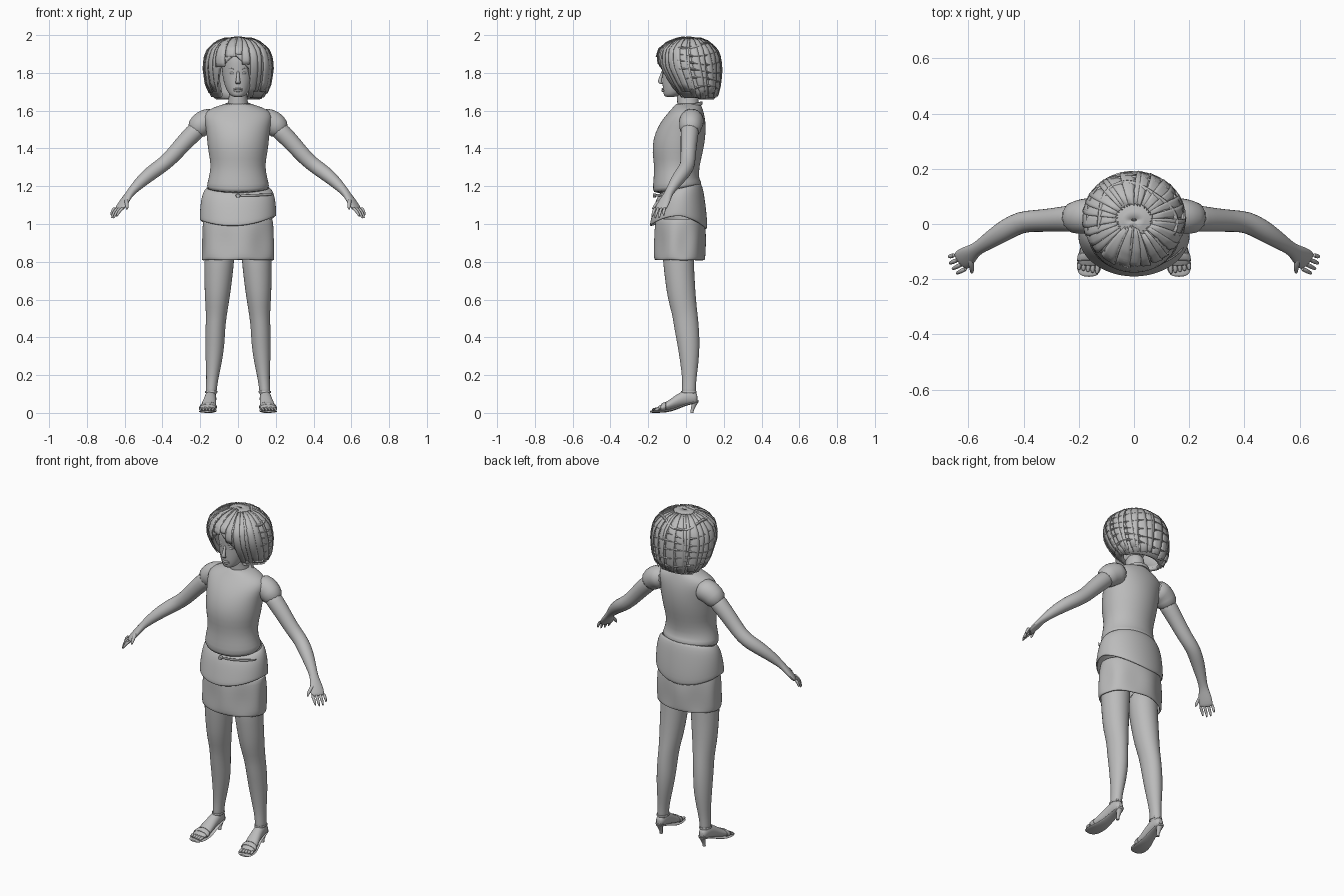
import bpy, bmesh, math, random
from mathutils import Vector as V

random.seed(4)
grey = bpy.data.materials.new("plain_grey")
grey.diffuse_color = (0.5, 0.5, 0.5, 1)
TAU = 2 * math.pi


def loft(name, rings, caps=True, closed=True, mirror=False, sub=1, thick=0, angle=50):
    """Skin a list of point rings into one smooth part."""
    bm = bmesh.new()
    vs = [[bm.verts.new(p) for p in r] for r in rings]
    n = len(vs[0])
    for a, b in zip(vs, vs[1:]):
        for i in range(n if closed else n - 1):
            j = (i + 1) % n
            bm.faces.new((a[i], a[j], b[j], b[i]))
    if caps:
        bm.faces.new(vs[0])
        bm.faces.new(vs[-1])
    bmesh.ops.recalc_face_normals(bm, faces=bm.faces)
    me = bpy.data.meshes.new(name)
    bm.to_mesh(me)
    bm.free()
    me.materials.append(grey)
    ob = bpy.data.objects.new(name, me)
    bpy.context.collection.objects.link(ob)
    if mirror:
        ob.modifiers.new("mirror", 'MIRROR').use_mirror_merge = False
    if thick:
        s = ob.modifiers.new("thickness", 'SOLIDIFY')
        s.thickness, s.offset = thick, -1
    if sub:
        m = ob.modifiers.new("smooth", 'SUBSURF')
        m.levels = m.render_levels = sub
    bpy.ops.object.select_all(action='DESELECT')
    ob.select_set(True)
    bpy.context.view_layer.objects.active = ob
    bpy.ops.object.shade_smooth_by_angle(angle=math.radians(angle))
    return ob


def ring(c, a, b, u, v, n=14):
    return [V(c) + u * a * math.cos(TAU * i / n) + v * b * math.sin(TAU * i / n) for i in range(n)]


def body(name, rows, n=28, wave=None, **kw):
    """Stacked level ovals: z, half width, front y, back y."""
    rings = []
    for k, (z, w, f, b) in enumerate(rows):
        r = ring((0, (f + b) / 2, z), w, (b - f) / 2, V((1, 0, 0)), V((0, 1, 0)), n)
        if wave:
            r = [wave(p, TAU * i / n, k / (len(rows) - 1)) for i, p in enumerate(r)]
        rings.append(r)
    return loft(name, rings, **kw)


def tube(name, rows, n=12, u=None, v=None, **kw):
    """Ovals along a path: x, y, z, radius 1, radius 2; square to the path unless u, v are given."""
    pts = [V(r[:3]) for r in rows]
    rings = []
    for i, r in enumerate(rows):
        t = (pts[min(i + 1, len(pts) - 1)] - pts[max(i - 1, 0)]).normalized()
        side = u or t.cross(V((0, 0.01, 1))).normalized()
        rings.append(ring(pts[i], r[3], r[4], side, v or t.cross(side), n))
    return loft(name, rings, **kw)


X, Y, Z = V((1, 0, 0)), V((0, 1, 0)), V((0, 0, 1))

# Shirt: hem rises toward the back
def shirt_wave(p, a, k):
    if k < 0.2:
        p.z += 0.02 * math.sin(a)
    return p

body("shirt", [(1.175, .162, -.168, .085), (1.20, .168, -.178, .085), (1.24, .156, -.172, .066),
               (1.31, .142, -.168, .072), (1.38, .158, -.180, .09), (1.45, .165, -.175, .103),
               (1.52, .172, -.148, .106), (1.57, .185, -.112, .10), (1.605, .165, -.08, .09),
               (1.63, .09, -.058, .08), (1.64, .06, -.05, .075)], wave=shirt_wave)
tube("sleeve", [(.11, .03, 1.555, .07, .065), (.17, .03, 1.545, .068, .07), (.20, .025, 1.525, .064, .068),
                (.236, .02, 1.482, .058, .056)], mirror=True)
collar = [(.075 * math.cos(a), .012 + .072 * math.sin(a), 1.618 + .022 * math.sin(a), .007, .012)
          for a in [TAU * i / 20 for i in range(21)]]
tube("collar", collar, n=6, caps=False)

# Skirt: long underlayer with folds, short wrap over it
def fold(p, a, k):
    s = 1 - 0.035 * math.sin(math.pi * k) * (1 + math.sin(6 * a + .6))
    return V((p.x * s, (p.y + .03) * s - .03, p.z))

body("under_skirt", [(.808, .192, -.165, .100), (.82, .197, -.172, .103), (.87, .198, -.172, .106),
                     (.92, .197, -.17, .108), (.97, .194, -.168, .105), (1.03, .185, -.16, .095)],
     n=48, wave=fold, caps=False, thick=.012)

def wrap_wave(p, a, k):
    p.z += (1 - k) * (.02 * math.cos(2 * a) + .012 * math.cos(a)) - .018 * (1 - k) * (p.y > 0) * math.sin(a)
    p.z += k * .022 * math.sin(a)
    return p

body("wrap_skirt", [(1.01, .203, -.192, .112), (1.03, .203, -.19, .113), (1.08, .201, -.178, .108),
                    (1.13, .195, -.165, .1), (1.17, .184, -.15, .092), (1.195, .165, -.13, .08)],
     n=40, wave=wrap_wave, caps=False, thick=.01)
tube("belt_tail", [(.0, -.164, 1.150, .004, .008), (.08, -.154, 1.152, .004, .008),
                   (.15, -.12, 1.155, .004, .008), (.185, -.08, 1.157, .004, .007)], n=6, mirror=False)
tube("buckle", [(0, -.160, 1.150, .013, .011), (0, -.176, 1.150, .012, .010)], n=8, u=X, v=Z, sub=0)

# Legs
tube("leg", [(.097, -.04, .92, .085, .088), (.098, -.042, .82, .081, .084), (.105, -.032, .70, .075, .08),
             (.110, -.022, .60, .066, .076), (.114, -.005, .52, .056, .068), (.120, .003, .45, .053, .067),
             (.122, .014, .36, .052, .060), (.128, .018, .27, .044, .050), (.135, .018, .19, .033, .039),
             (.141, .016, .13, .029, .036), (.143, .015, .075, .030, .04)], u=X, v=Y, n=16, mirror=True)

# Feet with heeled sandals
tube("foot", [(.143, .062, .078, .016, .022), (.143, .045, .08, .027, .036), (.144, .01, .085, .031, .045),
              (.148, -.04, .068, .034, .038), (.155, -.09, .040, .042, .028), (.160, -.13, .026, .044, .019),
              (.163, -.155, .021, .040, .012)], u=X, v=Z, mirror=True)
for i in range(5):
    x, y = .131 + i * .0165, -.178 + .0035 * i
    tube("toe", [(x, -.14, .023, .009, .010), (x + .002, y + .012, .019, .0095, .009),
                 (x + .003, y - .004, .017, .006, .006)], n=8, u=X, v=Z, mirror=True)
tube("sole", [(.143, .068, .06, .014, .006), (.143, .05, .056, .027, .006), (.144, .0, .045, .028, .006),
              (.149, -.05, .022, .034, .006), (.157, -.1, .008, .046, .007), (.162, -.15, .007, .049, .007),
              (.164, -.178, .007, .042, .007), (.163, -.192, .007, .022, .006)], u=X, v=Z, mirror=True)
tube("heel", [(.143, .048, .066, .024, .022), (.143, .042, .04, .014, .014), (.143, .033, .015, .009, .009),
              (.143, .031, .0, .009, .009)], u=X, v=Y, n=10, sub=0, mirror=True)
tube("toe_strap", [(.157, -.105, .034, .047, .028), (.160, -.135, .026, .049, .022)],
     u=X, v=Z, n=16, caps=False, thick=.004, mirror=True)
tube("ankle_strap", [(.142, .015, .105, .034, .043), (.142, .015, .117, .034, .042)],
     u=X, v=Y, n=16, caps=False, thick=.005, mirror=True)

# Arms, palms and fingers
tube("arm", [(.19, .02, 1.525, .05, .05), (.236, .02, 1.482, .05, .05), (.30, .014, 1.415, .044, .046),
             (.36, .011, 1.345, .041, .042), (.41, .008, 1.305, .041, .041), (.46, -.018, 1.27, .041, .040),
             (.51, -.05, 1.228, .035, .034), (.555, -.08, 1.182, .026, .025), (.578, -.096, 1.155, .025, .019),
             (.60, -.113, 1.122, .038, .018), (.625, -.132, 1.085, .041, .014), (.632, -.138, 1.074, .034, .01)],
     mirror=True)
tips = [(.672, -.118, 1.042), (.670, -.143, 1.028), (.660, -.164, 1.027), (.645, -.180, 1.036)]
for i, tip in enumerate(tips):
    b, e = V((.650 - .015 * i, -.112 - .016 * i, 1.088)), V(tip)
    m = b.lerp(e, .5) + V((.006, -.003, .004))
    tube("finger", [(*b, .009, .010), (*m, .009, .009), (*e, .005, .005)], n=8, mirror=True)
tube("thumb", [(.592, -.118, 1.135, .012, .012), (.59, -.15, 1.112, .011, .011), (.587, -.168, 1.092, .009, .009),
               (.588, -.178, 1.075, .005, .005)], n=8, mirror=True)

# Neck and head
tube("neck", [(0, .02, 1.58, .075, .07), (0, .012, 1.63, .056, .06), (0, .008, 1.67, .05, .058),
              (0, .005, 1.73, .052, .06)], u=X, v=Y)
body("head", [(1.672, .022, -.108, -.06), (1.680, .040, -.117, -.03), (1.70, .056, -.121, .01),
              (1.73, .070, -.124, .04), (1.77, .080, -.126, .06), (1.80, .084, -.126, .07),
              (1.85, .088, -.132, .08), (1.90, .084, -.128, .08), (1.94, .065, -.10, .06), (1.965, .03, -.05, .03)])
tube("nose", [(0, -.122, 1.815, .007, .006), (0, -.131, 1.785, .008, .008), (0, -.139, 1.76, .012, .011),
              (0, -.137, 1.746, .015, .012), (0, -.124, 1.74, .010, .006)], u=X, v=Y, n=10)
for z, r in ((1.715, .006), (1.706, .007)):
    tube("lip", [(-.026, -.112, z, .002, .002), (-.012, -.122, z, .006, r), (0, -.125, z - .001, .006, r),
                 (.012, -.122, z, .006, r), (.026, -.112, z, .002, .002)], n=8)
tube("eye", [(.017, -.118, 1.797, .002, .002), (.026, -.119, 1.799, .006, .007), (.036, -.115, 1.800, .006, .007),
             (.047, -.107, 1.799, .002, .002)], n=8, mirror=True)
tube("eyebrow", [(.014, -.125, 1.818, .003, .003), (.034, -.119, 1.825, .004, .004),
                 (.054, -.104, 1.820, .002, .002)], n=6, mirror=True)

# Hair: bob cut with an open face and a side-swept fringe
HAIR = [(1.655, .11, .0, .145), (1.68, .142, -.045, .163), (1.74, .168, -.09, .178), (1.82, .180, -.14, .184),
        (1.88, .176, -.152, .178), (1.93, .155, -.138, .158), (1.965, .112, -.09, .118), (1.985, .06, -.035, .066),
        (1.993, .01, .01, .02)]

def hair_point(a, z, off=0.0):
    for lo, hi in zip(HAIR, HAIR[1:]):
        if z <= hi[0] or hi is HAIR[-1]:
            k = max(0, min(1, (z - lo[0]) / (hi[0] - lo[0])))
            w, f, b = [lo[i] + (hi[i] - lo[i]) * k for i in (1, 2, 3)]
            c, s = math.cos(a), math.sin(a)
            return V(((w + off) * c, (f + b) / 2 + ((b - f) / 2 + off) * s, z + off * .3 * (z > 1.95)))

def hair_end(a):
    if math.sin(a) > 0:
        return 1.66
    d = abs(.18 * math.cos(a) + .02)
    return max(1.668, 1.90 - d - 12 * max(0, d - .09))

def level(a, k):
    """Height from crown (k=0) to hair tip (k=1), denser near the crown."""
    e = hair_end(a)
    return e + (1.993 - e) * (1 - k ** 1.6)

loft("hair", [[hair_point(TAU * i / 72, level(TAU * i / 72, k / 14)) for i in range(72)] for k in range(15)],
     caps=False, sub=0, thick=.02)

# Overlapping flat locks running from crown to tips
for i in range(30):
    a0, w = TAU * (i + random.uniform(-.25, .25)) / 30, random.uniform(.10, .17)
    end, sway = random.uniform(.93, 1.0), random.uniform(-.16, .16)
    rows = []
    for k in range(1, 11):
        t = end * k / 10
        rows.append([hair_point(a0 + sway * t + w * s, level(a0 + sway * t, t), .003 + lift)
                     for s, lift in ((-1, -.002), (-.4, .004), (.4, .005), (1, .007))])
    loft("hair_lock", rows, caps=False, closed=False, sub=0, thick=.003)

# Narrow bands crossing the back and sides
for j in range(6):
    z = 1.72 + .045 * j
    rows = []
    for k in range(25):
        a = -.35 + (math.pi + .7) * k / 24
        zz = z + .012 * math.sin(3 * a + j)
        rows.append([hair_point(a, zz - .006, .004), hair_point(a, zz, .009), hair_point(a, zz + .006, .004)])
    loft("hair_band", rows, caps=False, closed=False, sub=0, thick=.003)
